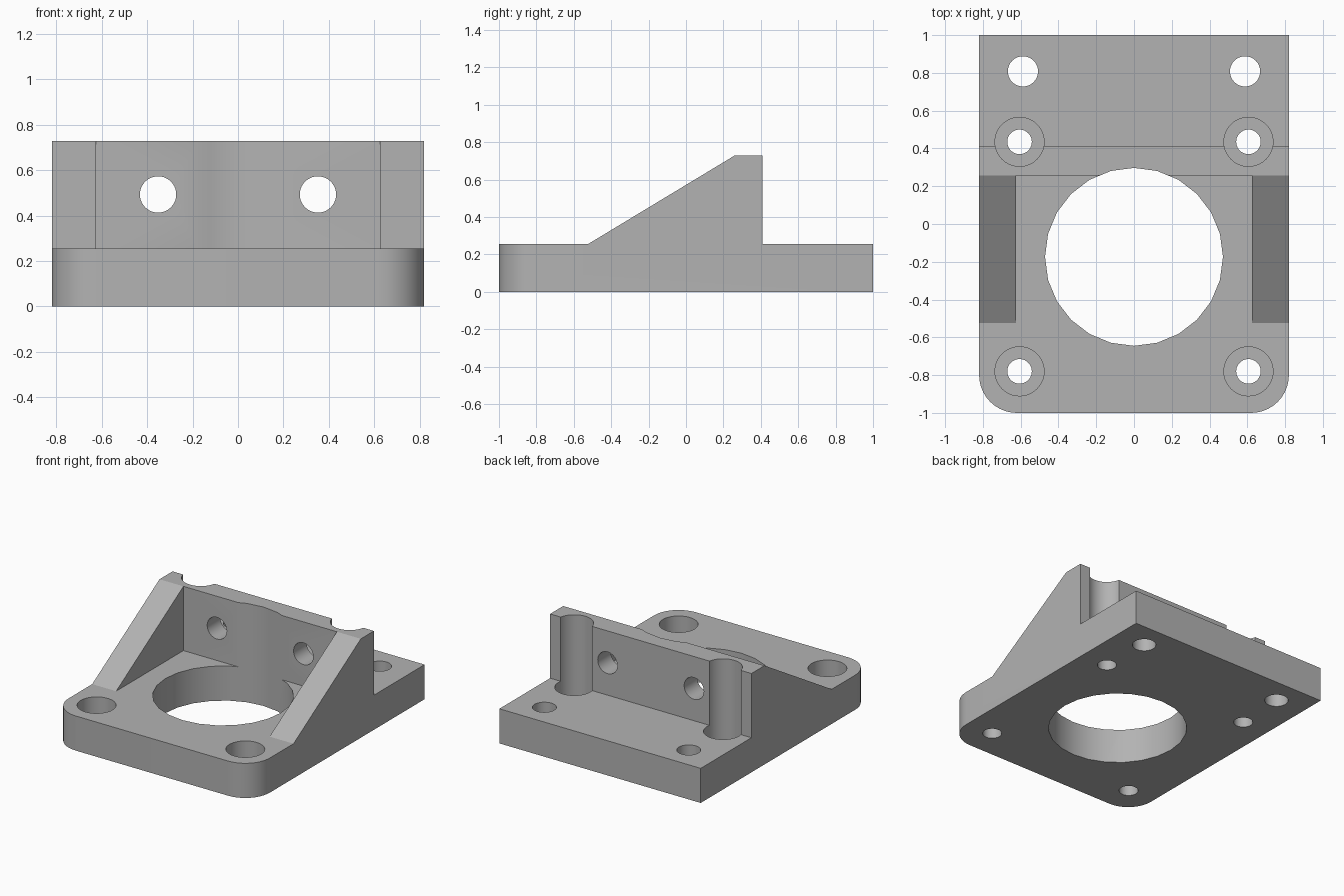
import bpy, bmesh, math
from mathutils import Matrix

cube = bpy.data.objects.get("Cube")
if cube:
    bpy.data.objects.remove(cube, do_unlink=True)

W = 0.82           # half width
T = 0.255          # plate thickness
H = 0.728          # total height
WALL_F, WALL_B = 0.258, 0.41
INNER = 0.625      # inner side of the gussets

grey = bpy.data.materials.new("grey")
grey.use_nodes = True
COLOR = (0.45, 0.45, 0.45, 1)
grey.diffuse_color = COLOR
grey.node_tree.nodes["Principled BSDF"].inputs["Base Color"].default_value = COLOR


def make_object(name, bm):
    bmesh.ops.recalc_face_normals(bm, faces=bm.faces)
    mesh = bpy.data.meshes.new(name)
    bm.to_mesh(mesh)
    bm.free()
    mesh.materials.append(grey)
    ob = bpy.data.objects.new(name, mesh)
    bpy.context.collection.objects.link(ob)
    return ob


def side_prism(name, profile, x0, x1):
    """Extrude a (y, z) profile across x."""
    bm = bmesh.new()
    face = bm.faces.new([bm.verts.new((x0, y, z)) for y, z in profile])
    out = bmesh.ops.extrude_face_region(bm, geom=[face])
    moved = [g for g in out["geom"] if isinstance(g, bmesh.types.BMVert)]
    bmesh.ops.translate(bm, verts=moved, vec=(x1 - x0, 0, 0))
    return make_object(name, bm)


def cylinder(name, x, y, z, radius, depth, sides=40, along_y=False):
    bm = bmesh.new()
    turn = Matrix.Rotation(math.pi / 2, 4, "X") if along_y else Matrix()
    bmesh.ops.create_cone(bm, cap_ends=True, segments=sides, radius1=radius,
                          radius2=radius, depth=depth,
                          matrix=Matrix.Translation((x, y, z)) @ turn)
    return make_object(name, bm)


def combine(target, tool, operation):
    mod = target.modifiers.new(operation.lower(), "BOOLEAN")
    mod.operation, mod.solver, mod.object = operation, "EXACT", tool
    bpy.context.view_layer.objects.active = target
    bpy.ops.object.modifier_apply(modifier=mod.name)
    bpy.data.objects.remove(tool, do_unlink=True)


# Base plate with rounded front corners
bm = bmesh.new()
bmesh.ops.create_cube(bm, size=1, matrix=Matrix.Translation((0, 0, T / 2))
                      @ Matrix.Diagonal((2 * W, 2, T, 1)))
corners = [e for e in bm.edges if all(v.co.y < 0 for v in e.verts)
           and abs(e.verts[0].co.z - e.verts[1].co.z) > 0.1]
bmesh.ops.bevel(bm, geom=corners, offset=0.2, segments=10, profile=0.5,
                affect="EDGES")
bracket = make_object("mounting_bracket", bm)

# Upright wall with sloping gussets, hollowed between them
upright = side_prism("upright", [(-0.525, T), (-0.525, 0.1), (WALL_B, 0.1),
                                 (WALL_B, H), (WALL_F, H)], -W, W)
pocket = side_prism("pocket", [(-1.2, T), (WALL_F, T), (WALL_F, 1), (-1.2, 1)],
                    -INNER, INNER)
combine(upright, pocket, "DIFFERENCE")
combine(bracket, upright, "UNION")

# Large central bore, which also hollows the wall front
combine(bracket, cylinder("bore", 0, -0.174, 0.5, 0.471, 2, 24), "DIFFERENCE")

for side in (-1, 1):
    # Counterbored screw holes
    for y in (-0.78, 0.435):
        combine(bracket, cylinder("counterbore", side * 0.606, y, 0.61, 0.13, 1),
                "DIFFERENCE")
        combine(bracket, cylinder("screw_hole", side * 0.606, y, 0, 0.065, 1),
                "DIFFERENCE")
    # Plain rear holes and wall holes
    combine(bracket, cylinder("rear_hole", side * 0.588, 0.808, 0, 0.08, 1),
            "DIFFERENCE")
    combine(bracket, cylinder("wall_hole", side * 0.352, 0.33, 0.493, 0.08, 0.6,
                              along_y=True), "DIFFERENCE")

bpy.ops.object.select_all(action="DESELECT")
bracket.select_set(True)
bpy.context.view_layer.objects.active = bracket
bpy.ops.object.shade_smooth_by_angle(angle=math.radians(30))
